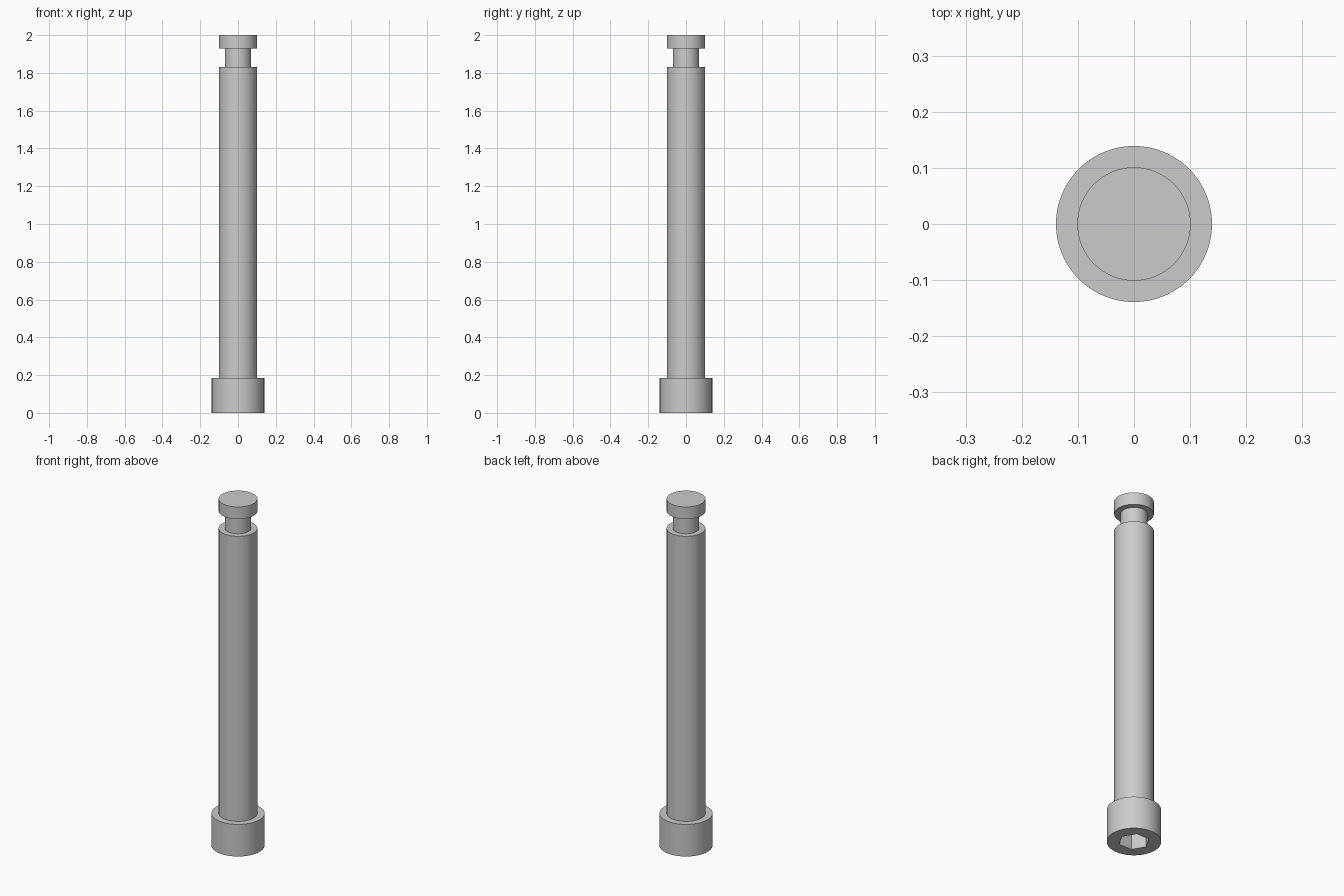
import bpy
import bmesh
import math

if "Cube" in bpy.data.objects:
    bpy.data.objects.remove(bpy.data.objects["Cube"], do_unlink=True)

# Plain grey metal
steel = bpy.data.materials.new("grey_steel")
steel.use_nodes = True
GREY = (0.6, 0.6, 0.6, 1.0)
steel.diffuse_color = GREY
steel.node_tree.nodes["Principled BSDF"].inputs["Base Color"].default_value = GREY


def lathe(name, profile, sides):
    """Closed solid of revolution from (radius, height) points, bottom to top."""
    bm = bmesh.new()
    rings = []
    for r, z in profile:
        rings.append([bm.verts.new((r * math.cos(math.tau * i / sides),
                                    r * math.sin(math.tau * i / sides), z))
                      for i in range(sides)])
    for low, high in zip(rings, rings[1:]):
        for i in range(sides):
            j = (i + 1) % sides
            bm.faces.new((low[i], low[j], high[j], high[i]))
    bm.faces.new(rings[0][::-1])
    bm.faces.new(rings[-1])
    mesh = bpy.data.meshes.new(name)
    bm.to_mesh(mesh)
    bm.free()
    mesh.materials.append(steel)
    obj = bpy.data.objects.new(name, mesh)
    bpy.context.collection.objects.link(obj)
    return obj


HEAD_R, SHAFT_R, NECK_R = 0.139, 0.101, 0.069
HEAD_TOP, GROOVE_LOW, GROOVE_HIGH, TOP = 0.185, 1.83, 1.93, 2.0

# Pin: head, shaft, retaining groove and end collar in one turned profile
pin = lathe("pin_body", [
    (HEAD_R, 0), (HEAD_R, HEAD_TOP),
    (SHAFT_R, HEAD_TOP), (SHAFT_R, GROOVE_LOW),
    (NECK_R, GROOVE_LOW), (NECK_R, GROOVE_HIGH),
    (SHAFT_R, GROOVE_HIGH), (SHAFT_R, TOP)], 96)

# Hexagonal key socket sunk into the underside of the head
socket = lathe("socket_cutter", [(0.08, -0.05), (0.08, 0.1)], 6)
socket.hide_render = True
socket.hide_viewport = True
cut = pin.modifiers.new("hex_socket", 'BOOLEAN')
cut.operation = 'DIFFERENCE'
cut.solver = 'EXACT'
cut.object = socket

# Bake the cut, then smooth the round walls and keep the rims sharp
bpy.context.view_layer.objects.active = pin
pin.select_set(True)
bpy.ops.object.modifier_apply(modifier=cut.name)
bpy.data.objects.remove(socket, do_unlink=True)
bpy.ops.object.shade_smooth_by_angle(angle=math.radians(30))
